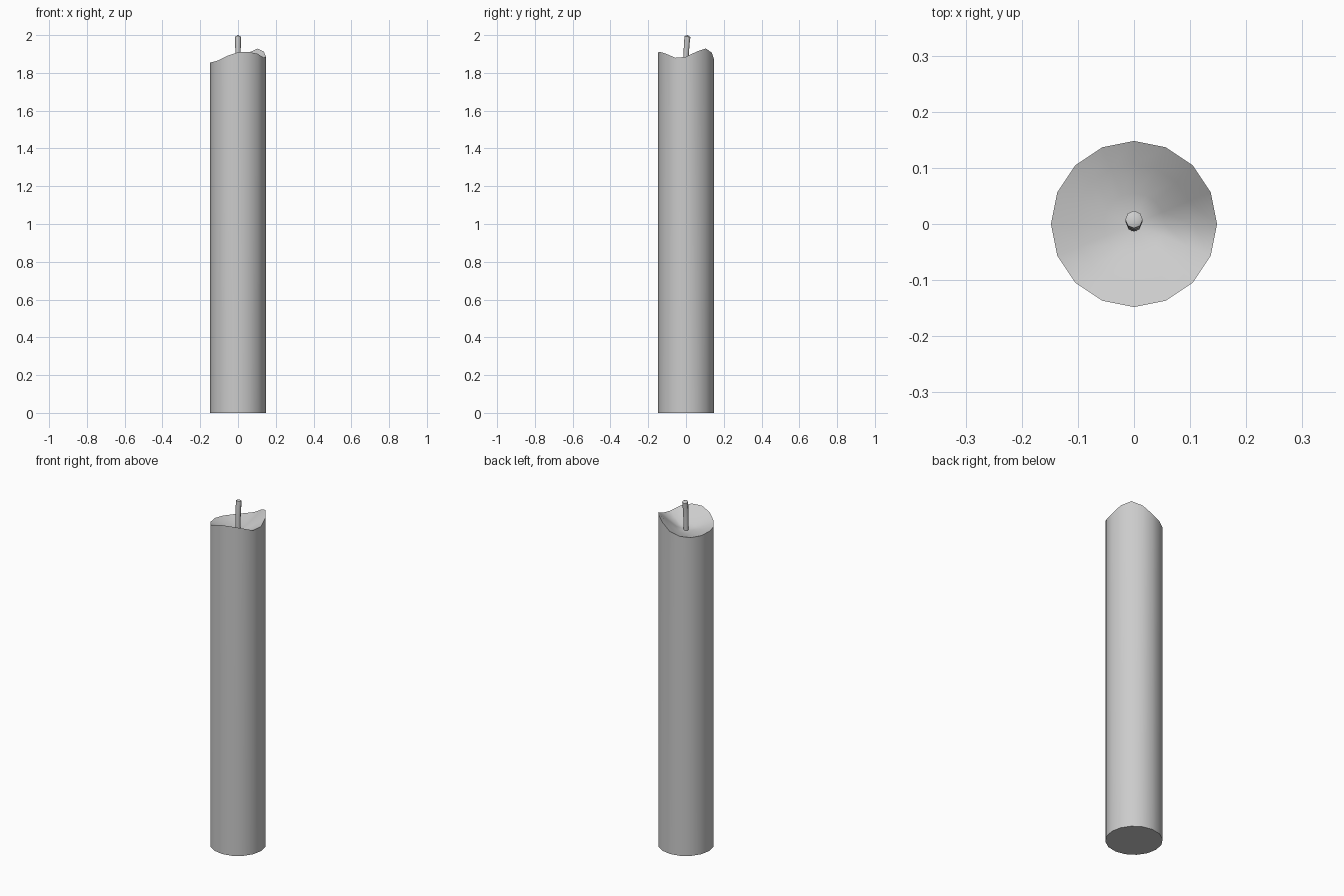
import bpy, bmesh, math

if "Cube" in bpy.data.objects:
    bpy.data.objects.remove(bpy.data.objects["Cube"])

SIDES = 16
R = 0.148
# rim height at each side, counter-clockwise from +x
RIM = [1.885, 1.913, 1.929, 1.907, 1.872, 1.855, 1.848, 1.850,
       1.855, 1.857, 1.866, 1.890, 1.909, 1.911, 1.901, 1.880]


def ring(bm, n, r, height, cy=0.0, tilt=0.0):
    verts = []
    for i in range(n):
        a = 2 * math.pi * i / n
        x, y = r * math.cos(a), r * math.sin(a)
        verts.append(bm.verts.new((x, y + cy, height(i) + tilt * y)))
    return verts


def bridge(bm, a, b):
    n = len(a)
    for i in range(n):
        j = (i + 1) % n
        bm.faces.new((a[i], a[j], b[j], b[i]))


def fan(bm, loop, tip):
    n = len(loop)
    for i in range(n):
        bm.faces.new((loop[i], loop[(i + 1) % n], tip))


def finish(bm, name, angle):
    bmesh.ops.recalc_face_normals(bm, faces=bm.faces)
    mesh = bpy.data.meshes.new(name)
    bm.to_mesh(mesh)
    bm.free()
    ob = bpy.data.objects.new(name, mesh)
    bpy.context.collection.objects.link(ob)
    bpy.ops.object.select_all(action='DESELECT')
    ob.select_set(True)
    bpy.context.view_layer.objects.active = ob
    bpy.ops.object.shade_smooth_by_angle(angle=math.radians(angle))


# Wax body: straight wall, uneven melted rim, sloping lip and dished pool
bm = bmesh.new()
base = ring(bm, SIDES, R, lambda i: 0.0)
rim = ring(bm, SIDES, R, lambda i: RIM[i])
pool = ring(bm, SIDES, 0.106, lambda i: 1.838 + 0.65 * (RIM[i] - 1.848))
bm.faces.new(base[::-1])
bridge(bm, base, rim)
bridge(bm, rim, pool)
mid = ring(bm, SIDES, 0.055, lambda i: 1.830 + 0.2 * (RIM[i] - 1.848))
bridge(bm, pool, mid)
fan(bm, mid, bm.verts.new((0, 0, 1.825)))
finish(bm, "wax_body", 60)

# Wick: thin stem leaning slightly to the back
bm = bmesh.new()
levels = [(1.80, -0.001, 0.013, 0), (1.90, 0.001, 0.014, 0),
          (1.955, 0.004, 0.015, -0.1), (1.992, 0.008, 0.0155, -0.2)]
loops = [ring(bm, 8, r, lambda i, z=z: z, cy, t) for z, cy, r, t in levels]
for a, b in zip(loops, loops[1:]):
    bridge(bm, a, b)
bm.faces.new(loops[0][::-1])
fan(bm, loops[-1], bm.verts.new((0, 0.009, 2.0)))
finish(bm, "wick", 50)
